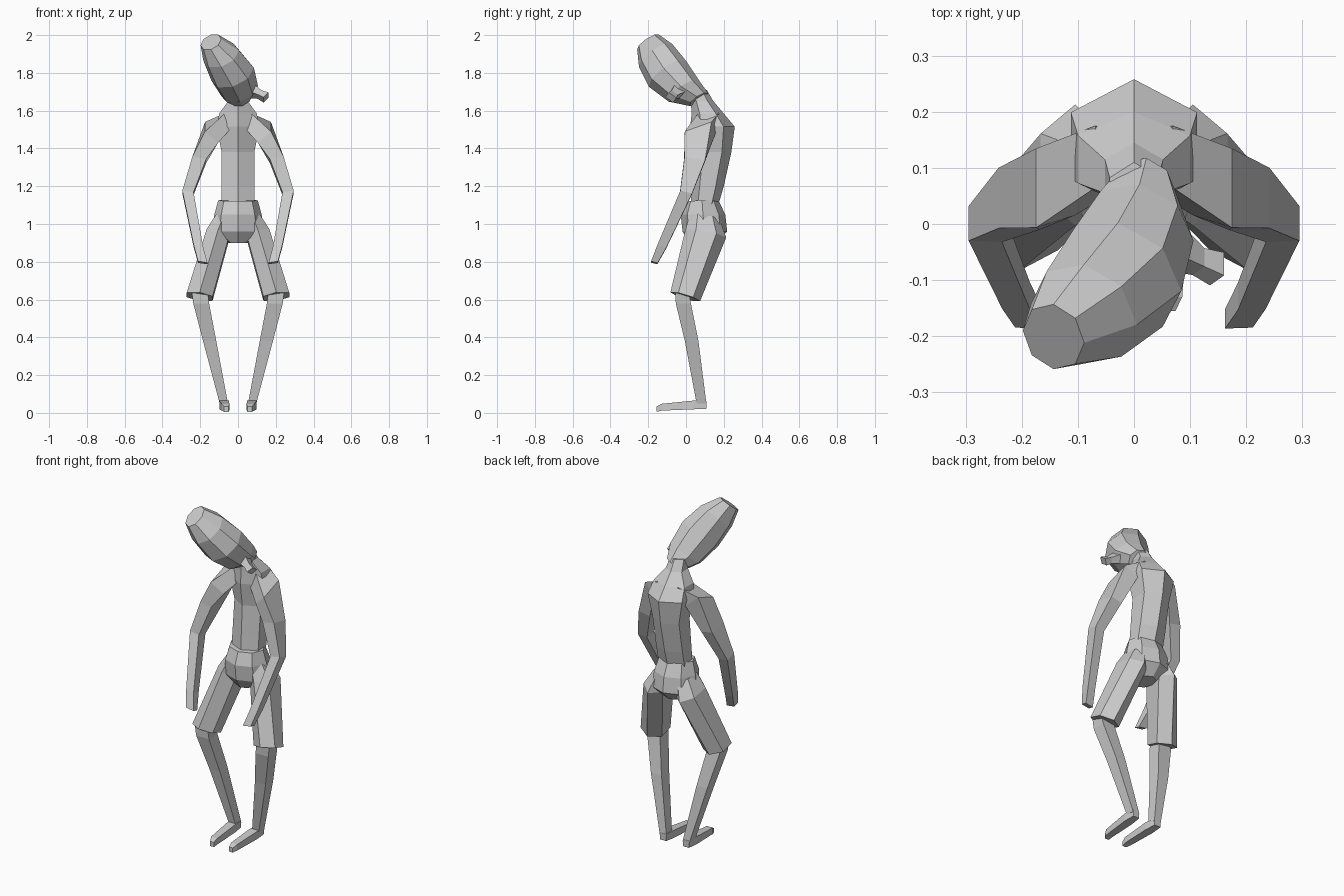
import bpy, bmesh
from math import sin, cos, pi, sqrt
from mathutils import Vector

UP = (0, 0, 1)


def loft(name, rings, sides, normal=UP, mirror=False):
    """Skin rings of (centre, half width, half depth, optional normal)."""
    bm = bmesh.new()
    loops = []
    scale = sqrt(2) if sides == 4 else 1
    phase = {4: pi / 4, 6: pi / 2}.get(sides, 0)
    for ring in rings:
        c, rx, ry = Vector(ring[0]), ring[1] * scale, ring[2] * scale
        n = Vector(ring[3] if len(ring) > 3 else normal).normalized()
        x = Vector((1, 0, 0))
        x = (x - n * x.dot(n)).normalized()
        y = n.cross(x)
        angles = [phase + 2 * pi * i / sides for i in range(sides)]
        loops.append([bm.verts.new(c + x * rx * cos(a) + y * ry * sin(a)) for a in angles])
    for a, b in zip(loops, loops[1:]):
        for i in range(sides):
            j = (i + 1) % sides
            bm.faces.new((a[i], a[j], b[j], b[i]))
    bm.faces.new(loops[0][::-1])
    bm.faces.new(loops[-1])
    bmesh.ops.recalc_face_normals(bm, faces=bm.faces)
    mesh = bpy.data.meshes.new(name)
    bm.to_mesh(mesh)
    bm.free()
    ob = bpy.data.objects.new(name, mesh)
    bpy.context.collection.objects.link(ob)
    if mirror:
        ob.modifiers.new("Mirror", 'MIRROR')
    return ob


# Hunched torso and neck
loft("torso", [
    ((0, .095, 1.08), .10, .07),
    ((0, .115, 1.20), .10, .085),
    ((0, .14, 1.38), .10, .10),
    ((0, .14, 1.515), .13, .118),
    ((0, .115, 1.585), .115, .085),
    ((0, .085, 1.65), .06, .06),
    ((0, .055, 1.71), .05, .055)], 6)

# Head: tipped forward and to one side along its own axis
axis = Vector((-.333, -.533, .778)).normalized()
side = (Vector((1, 0, 0)) - axis * axis.x).normalized()
back = axis.cross(side)
base = Vector((0, .05, 1.65))
head_profile = [  # along axis, side shift, back shift, half width, half depth
    (-.01, .02, .02, .055, .06),
    (.07, .035, -.02, .102, .098),
    (.20, .04, -.04, .12, .12),
    (.33, .022, -.037, .10, .107),
    (.425, -.002, -.03, .058, .07)]
loft("head", [(base + axis * h + side * s + back * b, rx, ry)
              for h, s, b, rx, ry in head_profile], 8, axis)

# Ear sticking out at the side of the head
loft("ear", [
    ((.065, -.04, 1.705), .028, .035),
    ((.115, -.067, 1.685), .017, .02),
    ((.148, -.08, 1.67), .02, .025)], 4, (.75, -.35, -.5))

# Hanging arms and hands
loft("arm", [
    ((.045, .12, 1.555), .04, .055, (.8, 0, -.6)),
    ((.14, .075, 1.485), .047, .075, (.7, .25, -.7)),
    ((.205, .045, 1.34), .037, .055, (.2, -.2, -1)),
    ((.265, 0, 1.165), .03, .032),
    ((.21, -.128, .88), .025, .025),
    ((.187, -.168, .795), .025, .018)], 4, (.15, -.25, -1), True)

# Pelvis with a raised waistband
loft("pelvis", [
    ((0, .085, 1.125), .105, .085, (0, -.05, 1)),
    ((0, .09, 1.05), .125, .118),
    ((0, .10, .96), .14, .118),
    ((0, .09, .90), .055, .07)], 8)

# Shorts legs
loft("shorts_leg", [
    ((.07, .10, 1.04), .05, .08),
    ((.105, .105, .95), .072, .11),
    ((.203, -.004, .615), .08, .082, (-.15, .3, 1))], 6, (-.2, .2, 1), True)

# Shins
loft("shin", [
    ((.202, -.02, .635), .042, .036),
    ((.195, -.014, .58), .042, .04),
    ((.15, .03, .38), .035, .036),
    ((.075, .082, .05), .022, .026)], 4, UP, True)

# Feet, thin and tapering to the toe
loft("foot", [
    ((.075, .108, .042), .02, .02),
    ((.073, .04, .042), .026, .023),
    ((.066, -.13, .03), .02, .018),
    ((.062, -.155, .02), .012, .014)], 4, (0, -1, 0), True)
